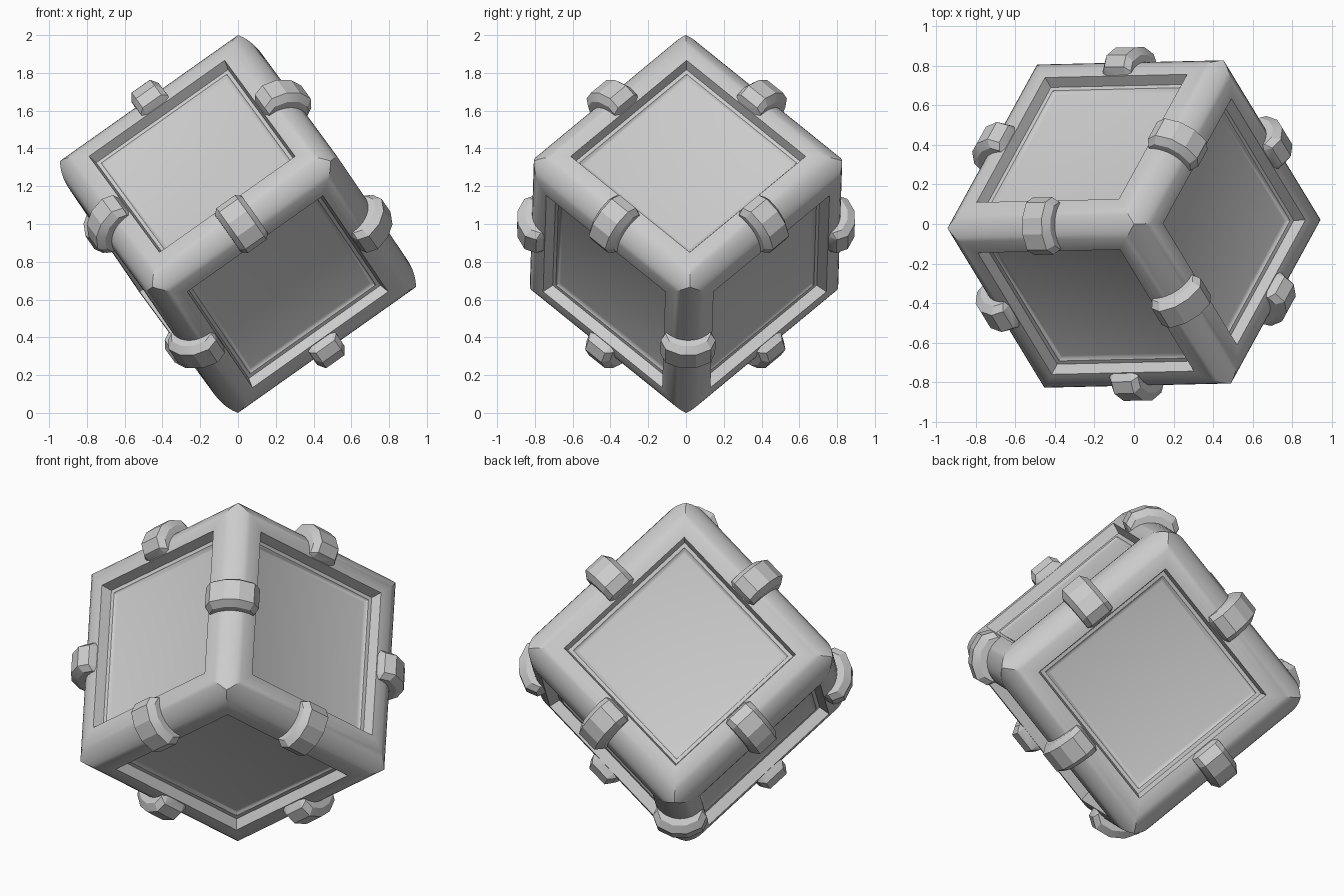
import bpy, bmesh
from math import sin, cos, radians, sqrt
from mathutils import Matrix, Vector

if "Cube" in bpy.data.objects:
    bpy.data.objects.remove(bpy.data.objects["Cube"])

# Orientation: cube balanced on one corner, turned very slightly about z
X = Vector((sqrt(2 / 3), 0, sqrt(1 / 3)))
Y = Vector((-sqrt(1 / 6), sqrt(1 / 2), sqrt(1 / 3)))
Z = X.cross(Y)
TILT = Matrix((X, Y, Z)).transposed().to_4x4()
PLACE = Matrix.Translation((0, 0, 1)) @ Matrix.Rotation(radians(1.3), 4, 'Z') @ TILT

A = 1 / sqrt(3)          # half edge of the cube
K, R = 0.467, 0.156      # centre and radius of the rounded frame beams
AXES = [Vector((1, 0, 0)), Vector((0, 1, 0)), Vector((0, 0, 1))]


def finish(bm, name, angle):
    bmesh.ops.remove_doubles(bm, verts=bm.verts, dist=0.0005)
    bmesh.ops.recalc_face_normals(bm, faces=bm.faces)
    bm.transform(PLACE)
    me = bpy.data.meshes.new(name)
    bm.to_mesh(me)
    bm.free()
    ob = bpy.data.objects.new(name, me)
    bpy.context.collection.objects.link(ob)
    bpy.context.view_layer.objects.active = ob
    ob.select_set(True)
    bpy.ops.object.shade_smooth_by_angle(angle=radians(angle))
    ob.select_set(False)


def bridge(bm, a, b):
    n = len(a)
    for i in range(n):
        bm.faces.new((a[i], a[(i + 1) % n], b[(i + 1) % n], b[i]))


# Body: nested square loops on every face (half size, height), mitred at corners
profile = [(A, A)]
for i in range(1, 7):
    t = radians(45 + 55 * i / 6)
    profile.append((K + R * cos(t), K + R * sin(t)))
profile += [(0.427, 0.562), (0.408, 0.558), (0.397, 0.547), (0.386, 0.544)]

bm = bmesh.new()
for i in range(3):
    n, u, v = AXES[i], AXES[(i + 1) % 3], AXES[(i + 2) % 3]
    for s in (1, -1):
        loops = [[bm.verts.new(n * s * d + (u * a + v * b) * h)
                  for a, b in ((1, 1), (-1, 1), (-1, -1), (1, -1))]
                 for h, d in profile]
        for l0, l1 in zip(loops, loops[1:]):
            bridge(bm, l0, l1)
        bm.faces.new(loops[-1])
finish(bm, "crate_body", 30)

# Clasps: chamfered faceted bands over the middle of all twelve edges
half = [(0.425, 0.54), (0.44, 0.61), (0.46, 0.665), (0.52, 0.69), (0.602, 0.66)]
section = half + [(b, a) for a, b in reversed(half)] + [(K - 0.04, K - 0.04)]
steps = [(-0.087, 0.83), (-0.06, 1), (0.06, 1), (0.087, 0.83)]  # along edge, scale

bm = bmesh.new()
for i in range(3):
    w, u, v = AXES[i], AXES[(i + 1) % 3], AXES[(i + 2) % 3]
    for s in (1, -1):
        for t in (1, -1):
            rings = [[bm.verts.new(w * x + u * s * (K + (a - K) * f)
                                   + v * t * (K + (b - K) * f))
                      for a, b in section] for x, f in steps]
            for r0, r1 in zip(rings, rings[1:]):
                bridge(bm, r0, r1)
            bm.faces.new(rings[0])
            bm.faces.new(rings[-1])
finish(bm, "edge_clasps", 20)
